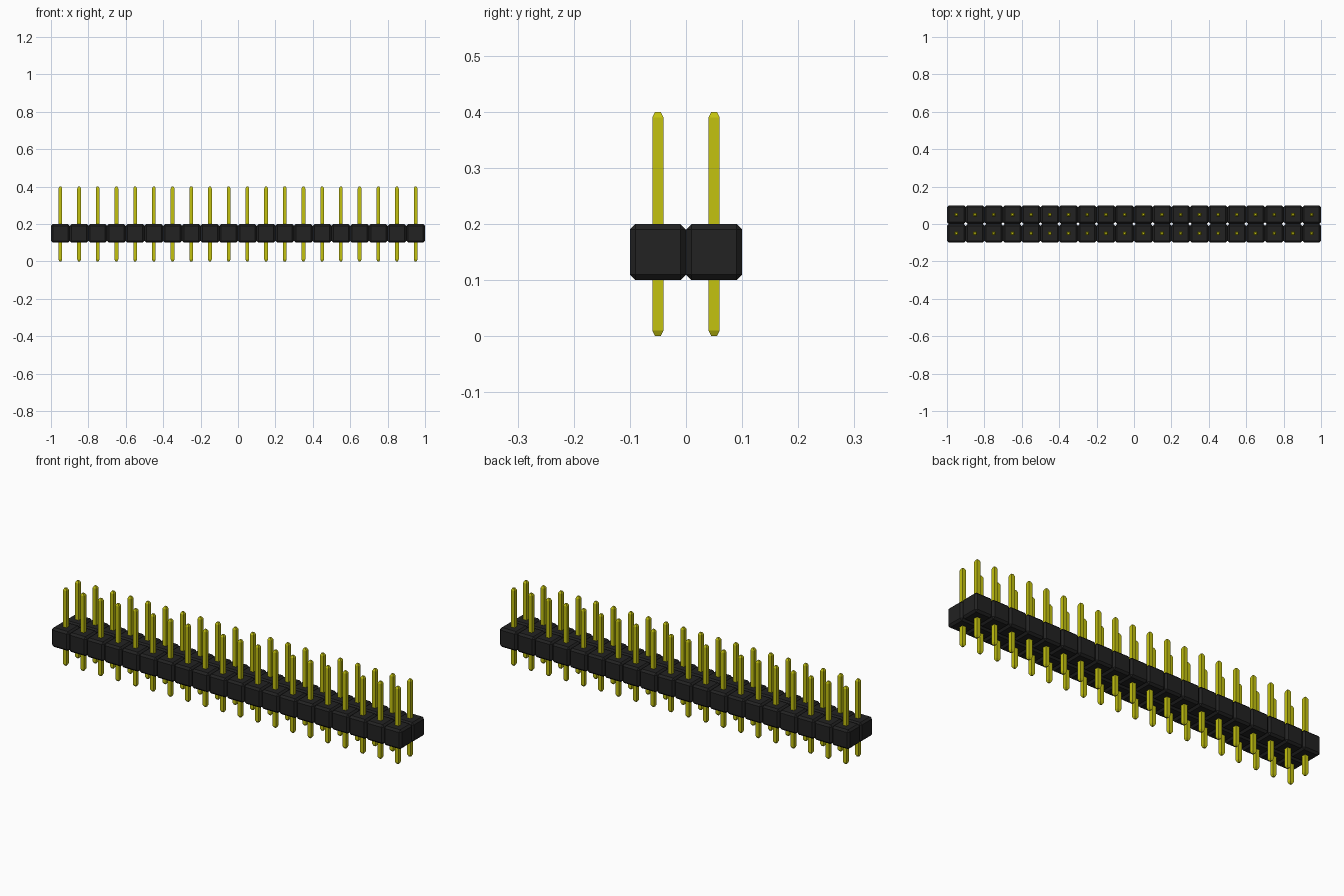
import bpy
import bmesh

cube = bpy.data.objects.get("Cube")
if cube:
    bpy.data.objects.remove(cube, do_unlink=True)

COLUMNS, ROWS, PITCH = 20, 2, 0.1
X0 = -PITCH * (COLUMNS - 1) / 2
Y0 = -PITCH * (ROWS - 1) / 2


def make_material(name, rgb, roughness):
    mat = bpy.data.materials.new(name)
    mat.use_nodes = True
    mat.diffuse_color = (*rgb, 1)
    bsdf = mat.node_tree.nodes["Principled BSDF"]
    bsdf.inputs["Base Color"].default_value = (*rgb, 1)
    bsdf.inputs["Roughness"].default_value = roughness
    return mat


def square_stack(name, sections, mat):
    """Skin a column of square sections, each (z, half width), with end caps."""
    bm = bmesh.new()
    corners = ((-1, -1), (1, -1), (1, 1), (-1, 1))
    rings = [[bm.verts.new((x * h, y * h, z)) for x, y in corners]
             for z, h in sections]
    for low, high in zip(rings, rings[1:]):
        for i in range(4):
            j = (i + 1) % 4
            bm.faces.new((low[i], low[j], high[j], high[i]))
    bm.faces.new(rings[0][::-1])
    bm.faces.new(rings[-1])
    mesh = bpy.data.meshes.new(name)
    bm.to_mesh(mesh)
    bm.free()
    mesh.materials.append(mat)
    obj = bpy.data.objects.new(name, mesh)
    obj.location = (X0, Y0, 0)
    bpy.context.collection.objects.link(obj)
    return obj


def repeat(obj, axis, count):
    """Array the part along one axis at the pin pitch."""
    arr = obj.modifiers.new("repeat", 'ARRAY')
    arr.count = count
    arr.use_relative_offset = False
    arr.use_constant_offset = True
    offset = [0, 0, 0]
    offset[axis] = PITCH
    arr.constant_offset_displace = offset


black = make_material("black plastic", (0.016, 0.016, 0.016), 0.6)
gold = make_material("yellow metal", (0.55, 0.54, 0.005), 0.4)

# Plastic housing: one chamfered cube per pin
housing = square_stack("housing", [(0.1, 0.05), (0.2, 0.05)], black)
chamfer = housing.modifiers.new("chamfer", 'BEVEL')
chamfer.width = 0.01
chamfer.segments = 1

# Square pins with tapered tips
pins = square_stack("pins", [(0, 0.005), (0.01, 0.01),
                             (0.39, 0.01), (0.4, 0.005)], gold)

for part in (housing, pins):
    repeat(part, 0, COLUMNS)
    repeat(part, 1, ROWS)
